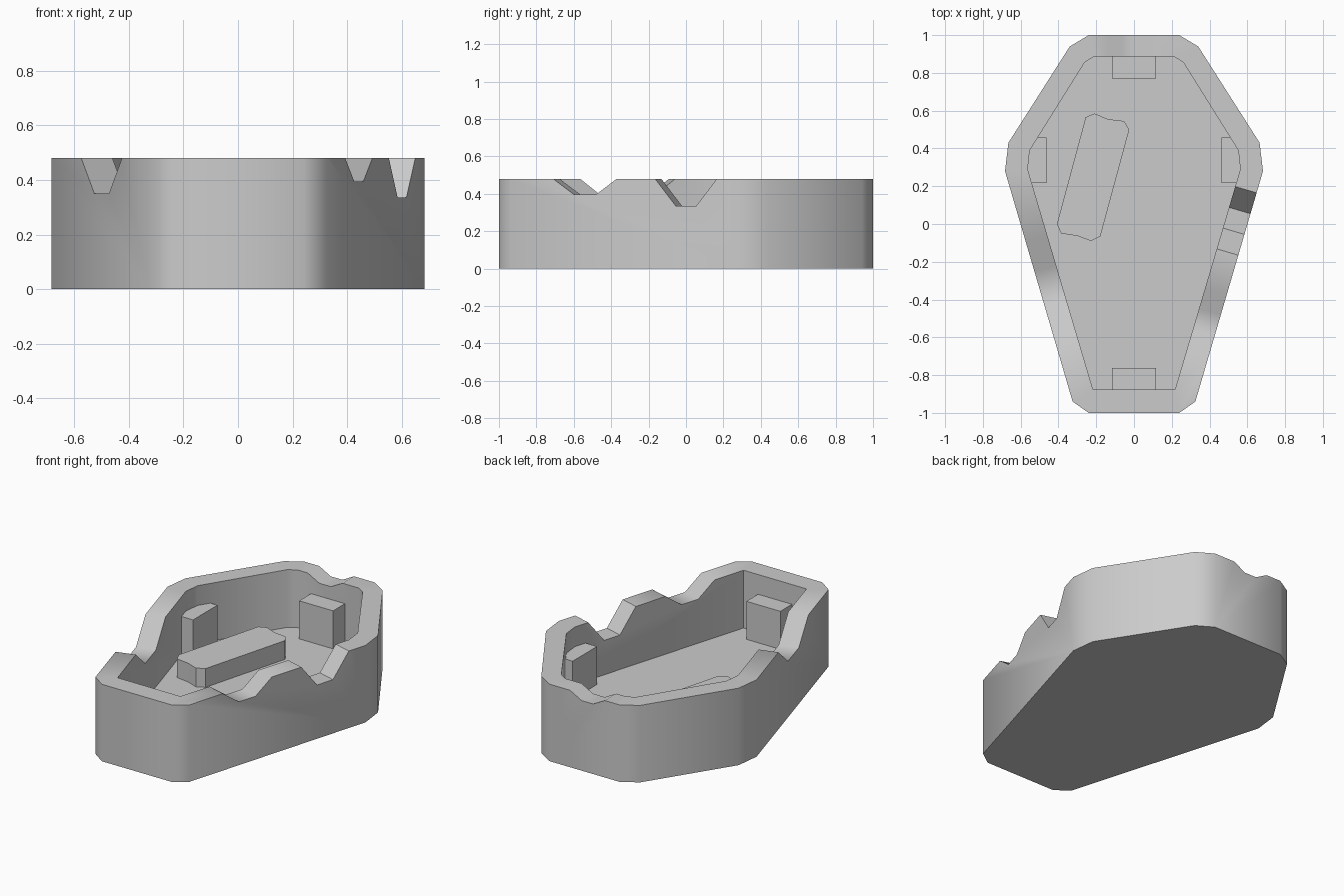
import bpy, bmesh
from mathutils import Vector

if "Cube" in bpy.data.objects:
    bpy.data.objects.remove(bpy.data.objects["Cube"])

H, FLOOR = 0.48, 0.12


def prism(name, pts, vec):
    """Extrude a closed loop of 3D points along vec into a solid."""
    me = bpy.data.meshes.new(name)
    bm = bmesh.new()
    face = bm.faces.new([bm.verts.new(p) for p in pts])
    new = bmesh.ops.extrude_face_region(bm, geom=[face])["geom"]
    bmesh.ops.translate(bm, vec=vec, verts=[g for g in new if isinstance(g, bmesh.types.BMVert)])
    bmesh.ops.recalc_face_normals(bm, faces=bm.faces)
    bm.to_mesh(me)
    bm.free()
    ob = bpy.data.objects.new(name, me)
    bpy.context.collection.objects.link(ob)
    return ob


def plan(name, outline, z0, z1):
    return prism(name, [(x, y, z0) for x, y in outline], (0, 0, z1 - z0))


def mirrored(half):
    return half + [(-x, y) for x, y in reversed(half)]


def activate(ob):
    bpy.ops.object.select_all(action='DESELECT')
    ob.select_set(True)
    bpy.context.view_layer.objects.active = ob


def cut(target, cutter):
    mod = target.modifiers.new("cut", 'BOOLEAN')
    mod.operation = 'DIFFERENCE'
    mod.solver = 'EXACT'
    mod.object = cutter
    activate(target)
    bpy.ops.object.modifier_apply(modifier=mod.name)
    bpy.data.objects.remove(cutter)


def notch(target, x, y, direction, top, bottom, z):
    """V-notch with flat bottom, cut square through the wall at (x, y)."""
    d = Vector((direction[0], direction[1], 0)).normalized()
    n = Vector((d.y, -d.x, 0))
    rise = 0.1
    wide = top + (top - bottom) / (H - z) * rise     # continue slopes above the rim
    base = Vector((x, y, 0)) - n * 0.2
    prof = [(-wide, H + rise), (-bottom, z), (bottom, z), (wide, H + rise)]
    cut(target, prism("notch_cutter", [base + d * a + Vector((0, 0, h)) for a, h in prof], n * 0.4))


# Hollow tray with coffin-shaped plan
outer = mirrored([(0.24, 1), (0.34, 0.94), (0.665, 0.43), (0.683, 0.28), (0.325, -0.94), (0.24, -1)])
inner = mirrored([(0.21, 0.887), (0.26, 0.857), (0.552, 0.39), (0.563, 0.29), (0.217, -0.877)])
tray = plan("tray", outer, 0, H)
cut(tray, plan("hollow_cutter", inner, FLOOR, H + 0.2))

# Broken notches in the rim
side = (0.358, 1.22)
notch(tray, 0.60, 0.0, side, 0.172, 0.057, 0.335)
notch(tray, 0.442, -0.54, side, 0.177, 0.06, 0.395)
notch(tray, -0.498, -0.345, (-0.358, 1.22), 0.265, 0.095, 0.35)
notch(tray, -0.02, 0.95, (1, 0), 0.12, 0.04, 0.437)
activate(tray)
bpy.ops.object.shade_smooth_by_angle(angle=0.7)


# Support posts against the inner walls
def post(name, x0, x1, y0, y1):
    plan(name, [(x0, y0), (x1, y0), (x1, y1), (x0, y1)], FLOOR - 0.02, 0.357)


post("back_post", -0.117, 0.117, 0.77, 0.91)
post("front_post", -0.117, 0.117, -0.90, -0.762)
post("right_post", 0.462, 0.58, 0.217, 0.457)
post("left_post", -0.58, -0.462, 0.217, 0.457)

# Loose slab lying on the floor
plan("floor_slab", [(-0.408, 0.0), (-0.386, -0.05), (-0.3, -0.063), (-0.228, -0.09), (-0.178, -0.065),
                    (-0.025, 0.5), (-0.053, 0.545), (-0.137, 0.555), (-0.21, 0.585), (-0.256, 0.565)],
     FLOOR - 0.02, 0.237)
